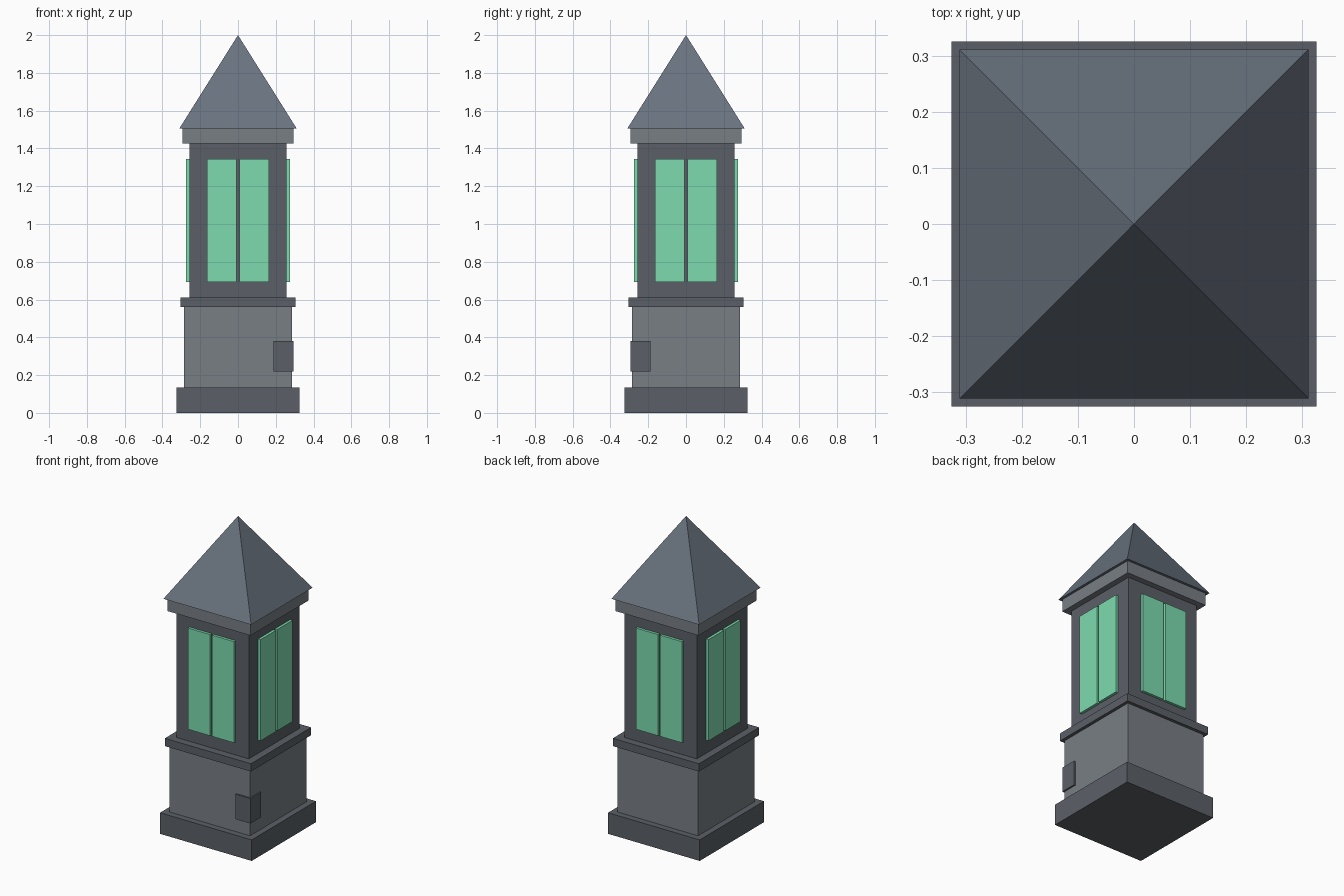
import bpy, math
from mathutils import Matrix

if "Cube" in bpy.data.objects:
    bpy.data.objects.remove(bpy.data.objects["Cube"])


def material(name, rgb):
    m = bpy.data.materials.new(name)
    m.diffuse_color = (*rgb, 1)
    m.use_nodes = True
    m.node_tree.nodes["Principled BSDF"].inputs["Base Color"].default_value = m.diffuse_color
    return m


dark = material("dark_stone", (0.105, 0.117, 0.135))
light = material("light_stone", (0.19, 0.21, 0.235))
slate = material("roof_slate", (0.14, 0.17, 0.21))
glow = material("green_glass", (0.205, 0.71, 0.43))


def box(name, lo, hi, mat, turn=0.0):
    """Box between two corners, turned about the tower's axis."""
    bpy.ops.mesh.primitive_cube_add(size=1)
    ob = bpy.context.object
    ob.name = name
    mid = [(a + b) / 2 for a, b in zip(lo, hi)]
    size = [b - a for a, b in zip(lo, hi)]
    ob.data.transform(Matrix.Rotation(turn, 4, 'Z') @ Matrix.Translation(mid)
                      @ Matrix.Diagonal((*size, 1)))
    ob.data.materials.append(mat)
    return ob


# Stacked square tiers: name, half width, bottom, top
for name, r, z0, z1, mat in [
    ("plinth", 0.325, 0.0, 0.135, dark),
    ("lower_body", 0.285, 0.135, 0.56, light),
    ("ledge", 0.305, 0.56, 0.61, dark),
    ("lantern_body", 0.257, 0.61, 1.425, dark),
    ("cornice", 0.295, 1.425, 1.505, light),
]:
    box(name, (-r, -r, z0), (r, r, z1), mat)

# Pyramid roof
half = 0.311
bpy.ops.mesh.primitive_cone_add(vertices=4, radius1=half * math.sqrt(2), radius2=0, depth=0.495)
roof = bpy.context.object
roof.name = "roof"
roof.data.transform(Matrix.Translation((0, 0, 1.7525)) @ Matrix.Rotation(math.pi / 4, 4, 'Z'))
roof.data.materials.append(slate)

# Two window panes on each of the four sides
for side in range(4):
    for label, x0, x1 in (("left", -0.163, -0.007), ("right", 0.007, 0.163)):
        box(f"window_pane_{side}_{label}", (x0, -0.274, 0.694), (x1, -0.25, 1.343),
            glow, side * math.pi / 2)

# Small block wrapped around the front right corner
box("corner_block", (0.189, -0.295, 0.22), (0.295, -0.189, 0.38), dark)
